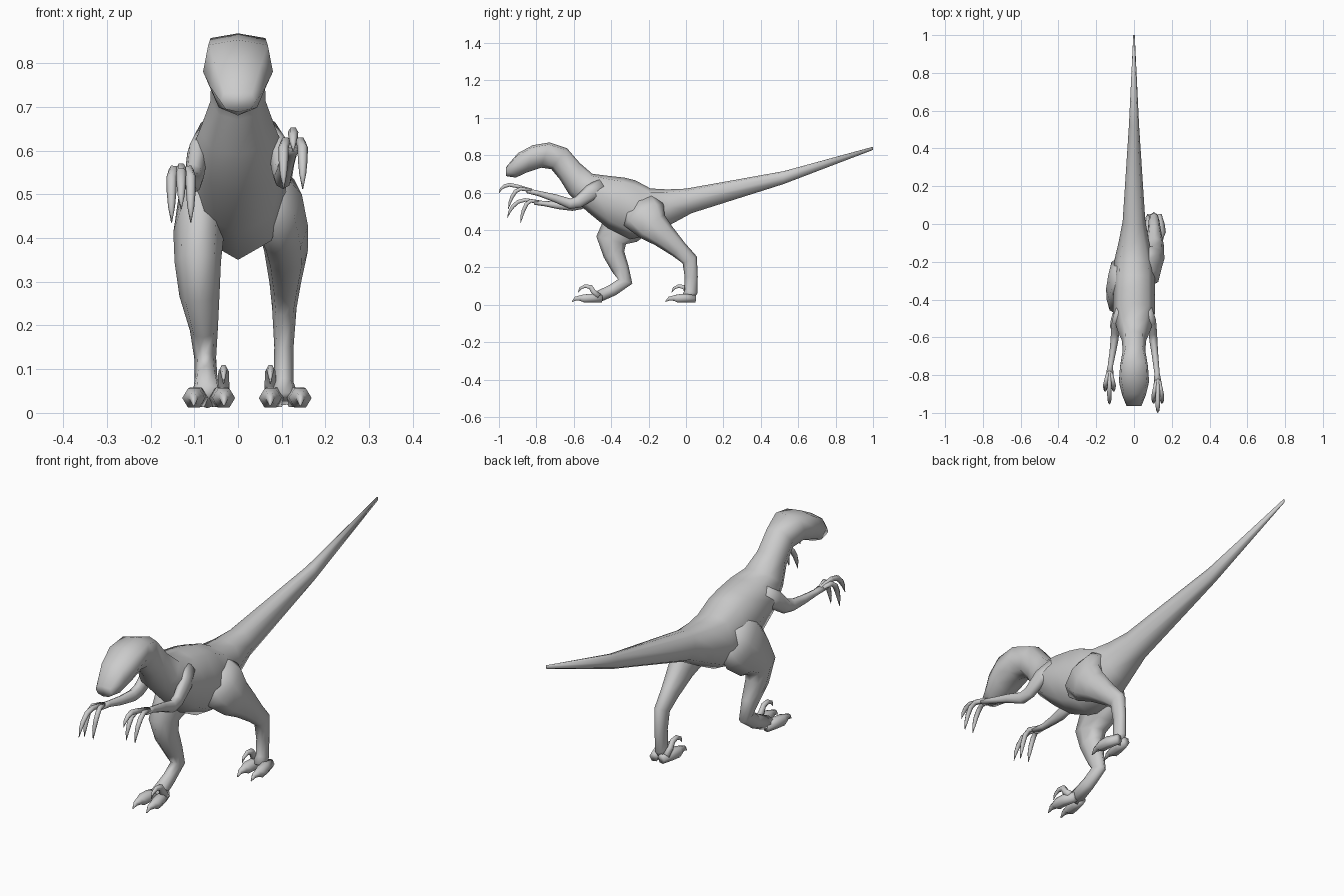
import bpy
import bmesh
from math import cos, sin, tau
from mathutils import Vector

default_cube = bpy.data.objects.get("Cube")
if default_cube:
    bpy.data.objects.remove(default_cube, do_unlink=True)


def loft(name, rings):
    """Skin a sequence of equal rings, close both ends, shade smooth."""
    bm = bmesh.new()
    loops = [[bm.verts.new(p) for p in ring] for ring in rings]
    count = len(loops[0])
    for a, b in zip(loops, loops[1:]):
        for i in range(count):
            j = (i + 1) % count
            bm.faces.new((a[i], a[j], b[j], b[i]))
    bm.faces.new(loops[0])
    bm.faces.new(loops[-1])
    bmesh.ops.recalc_face_normals(bm, faces=bm.faces[:])
    mesh = bpy.data.meshes.new(name)
    bm.to_mesh(mesh)
    bm.free()
    mesh.shade_smooth()
    obj = bpy.data.objects.new(name, mesh)
    bpy.context.collection.objects.link(obj)
    return obj


def body_ring(top_y, top_z, low_y, low_z, width, brow=0.7):
    """Eight-sided section hung between a spine point and a belly point."""
    top, low = Vector((0, top_y, top_z)), Vector((0, low_y, low_z))
    half = [(0, 1), (brow, 0.92), (1, 0.5), (0.7, 0.14), (0, 0)]
    outline = half + [(-x, h) for x, h in half[3:0:-1]]
    return [low.lerp(top, h) + Vector((x * width, 0, 0)) for x, h in outline]


def limb(name, path, sides=8):
    """Tube through (x, y, z, half width, half depth) stations."""
    centres = [Vector(p[:3]) for p in path]
    rings = []
    for i, (centre, station) in enumerate(zip(centres, path)):
        ahead = centres[min(i + 1, len(path) - 1)]
        behind = centres[max(i - 1, 0)]
        # averaging unit directions keeps the bends even
        direction = (ahead - centre).normalized() + (centre - behind).normalized()
        direction.normalize()
        across = Vector((1, 0, 0))
        across = (across - direction * across.dot(direction)).normalized()
        depth = direction.cross(across)
        width, thick = station[3:]
        rings.append([centre + across * width * cos(tau * k / sides)
                      + depth * thick * sin(tau * k / sides)
                      for k in range(sides)])
    return loft(name, rings)


# Head, neck, trunk and tail in one skin
loft("body", [body_ring(*r) for r in (
    (-.963, .735, -.963, .688, .04, .8),
    (-.9, .81, -.91, .68, .063, .85),
    (-.82, .853, -.85, .708, .08, .85),
    (-.73, .868, -.775, .733, .074, .85),
    (-.636, .837, -.72, .725, .061),
    (-.567, .757, -.674, .67, .063),
    (-.5, .7, -.625, .59, .088),
    (-.42, .69, -.53, .5, .11),
    (-.33, .68, -.42, .41, .11),
    (-.27, .665, -.3, .35, .11),
    (-.19, .622, -.2, .37, .105),
    (-.1, .617, -.08, .43, .08),
    (0, .621, .03, .49, .06),
    (.52, .714, .52, .645, .027),
    (1, .845, 1, .828, .004),
)])


def foot(side_name, side, x, y):
    """Two walking toes and a raised sickle claw on the inner side."""
    for label, offset in (("inner", -.03), ("outer", .03)):
        toe_x = x + side * offset
        splay = side * offset * .15
        limb(f"{side_name}_{label}_toe", [
            (x + side * offset * .6, y + .015, .032, .02, .022),
            (toe_x, y - .04, .036, .025, .026),
            (toe_x + splay, y - .08, .034, .026, .025),
            (toe_x + splay, y - .1, .036, .017, .017),
            (toe_x + splay, y - .125, .033, .01, .012),
            (toe_x + splay, y - .145, .017, .002, .002)], 6)
    claw_x = x - side * .034
    limb(f"{side_name}_sickle_claw", [
        (claw_x, y, .045, .014, .018),
        (claw_x, y - .03, .07, .013, .016),
        (claw_x, y - .045, .095, .012, .014),
        (claw_x, y - .075, .1, .009, .011),
        (claw_x, y - .1, .088, .006, .008),
        (claw_x, y - .112, .066, .001, .001)], 6)


# Left leg pushing off behind
limb("left_leg", [
    (.05, -.25, .55, .04, .1),
    (.085, -.225, .48, .065, .12),
    (.104, -.18, .42, .057, .09),
    (.11, -.12, .37, .05, .068),
    (.108, -.04, .297, .036, .048),
    (.106, .02, .24, .028, .042),
    (.105, .028, .15, .022, .035),
    (.104, .027, .07, .023, .035),
    (.105, .005, .033, .035, .03)])
foot("left", 1, .108, .035)

# Right leg striding forward
limb("right_leg", [
    (-.05, -.23, .55, .04, .1),
    (-.08, -.28, .48, .058, .13),
    (-.09, -.345, .41, .058, .11),
    (-.092, -.4, .345, .053, .082),
    (-.088, -.385, .27, .046, .057),
    (-.078, -.35, .19, .032, .046),
    (-.075, -.325, .125, .025, .04),
    (-.073, -.39, .08, .026, .032),
    (-.07, -.48, .038, .034, .03)])
foot("right", -1, -.067, -.465)


def hand(side_name, palm, middle_droop, outer_droop, outer_reach):
    """Three curling clawed fingers fanned out from the palm."""
    fingers = (("inner", -.022, outer_reach, outer_droop),
               ("middle", 0, .16, middle_droop),
               ("outer", .022, outer_reach, outer_droop))
    px, py, pz = palm
    side = 1 if px > 0 else -1
    # share of reach, rise above the palm, radius
    profile = ((-.1, 0, .01), (.4, .022, .011), (.65, .03, .012),
               (.82, .022, .011), (.93, .008, .008), (1, -.015, .001))
    for label, spread, reach, droop in fingers:
        limb(f"{side_name}_{label}_finger", [
            (px + side * spread * min(1, .4 + t), py - reach * t,
             pz + rise - droop * t ** 2, radius, radius)
            for t, rise, radius in profile], 6)


# Left arm, held higher
limb("left_arm", [
    (.065, -.45, .63, .03, .05),
    (.093, -.51, .6, .024, .042),
    (.1, -.575, .55, .022, .032),
    (.103, -.62, .54, .021, .028),
    (.112, -.7, .57, .017, .021),
    (.122, -.79, .596, .014, .014),
    (.126, -.85, .61, .022, .013)])
hand("left", (.126, -.84, .612), 0, .085, .11)

# Right arm, held lower
limb("right_arm", [
    (-.065, -.45, .63, .03, .05),
    (-.093, -.51, .59, .024, .042),
    (-.1, -.57, .54, .022, .032),
    (-.103, -.61, .53, .021, .028),
    (-.113, -.68, .532, .017, .021),
    (-.125, -.75, .54, .014, .014),
    (-.13, -.81, .548, .022, .013)])
hand("right", (-.13, -.795, .55), .07, .1, .09)
